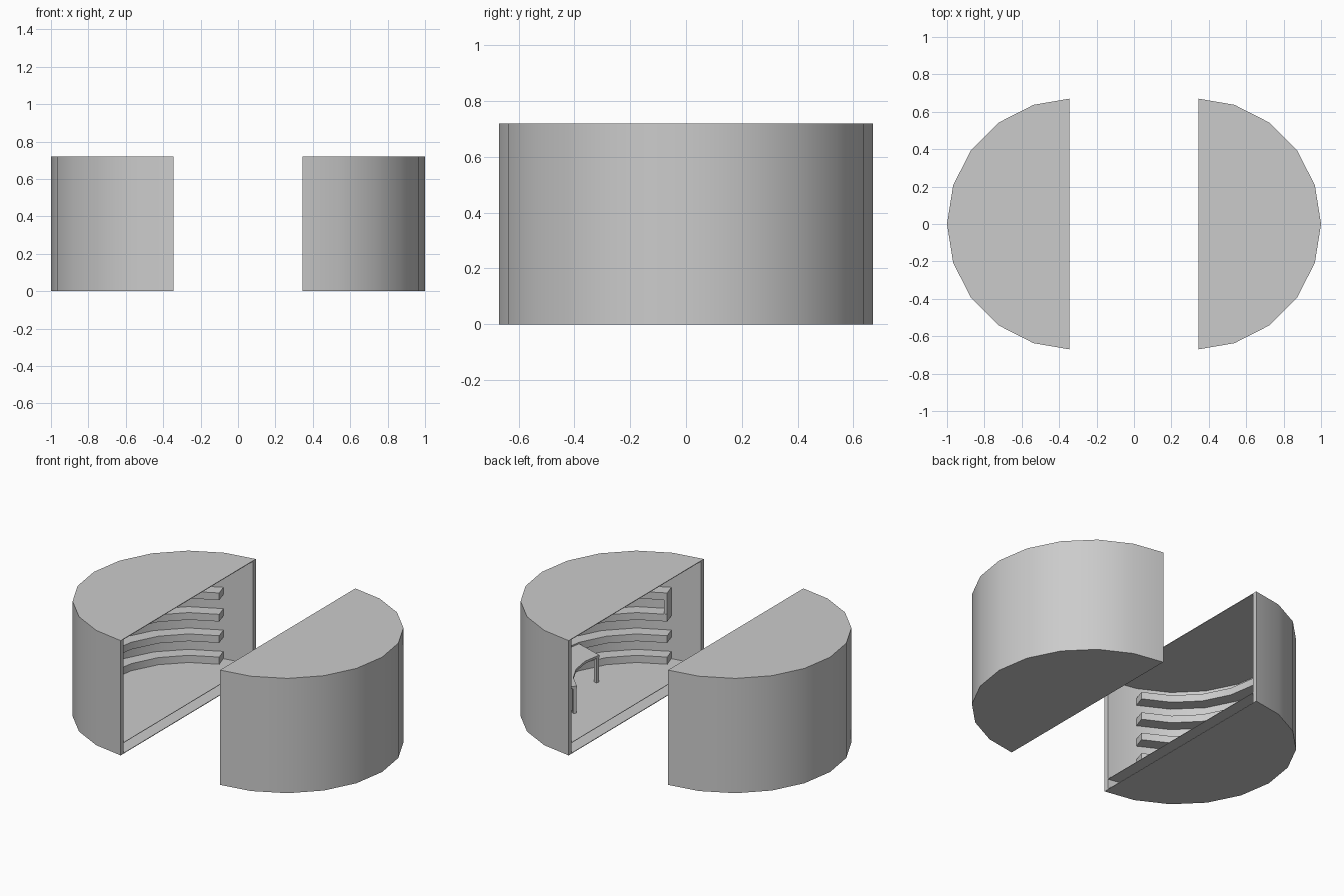
import bpy, bmesh
from math import sin, cos, radians

if "Cube" in bpy.data.objects:
    bpy.data.objects.remove(bpy.data.objects["Cube"])

CX, FLAT = 0.33, 0.345      # centre of each half drum, position of its open face
R, INNER, H = 0.67, 0.64, 0.72


def arc(r, a0, a1, side, step=18):
    """Points on a 20-sided arc, clipped at the open face."""
    n = max(1, round((a1 - a0) / step))
    pts = []
    for i in range(n + 1):
        a = radians(a0 + (a1 - a0) * i / n)
        pts.append((side * max(FLAT, CX + r * cos(a)), r * sin(a)))
    return pts


def extrude(name, outline, z0, z1):
    bm = bmesh.new()
    face = bm.faces.new([bm.verts.new((x, y, z0)) for x, y in outline])
    top = bmesh.ops.extrude_face_region(bm, geom=[face])["geom"]
    for v in top:
        if isinstance(v, bmesh.types.BMVert):
            v.co.z = z1
    bmesh.ops.recalc_face_normals(bm, faces=bm.faces[:])
    mesh = bpy.data.meshes.new(name)
    bm.to_mesh(mesh)
    bm.free()
    ob = bpy.data.objects.new(name, mesh)
    bpy.context.collection.objects.link(ob)
    return ob


def ring(name, r0, r1, a0, a1, z0, z1, side):
    outline = arc(r1, a0, a1, side) + arc(r0, a0, a1, side)[::-1]
    return extrude(name, outline, z0, z1)


for side, label in ((-1, "left"), (1, "right")):
    # Outer shell: curved wall with thin base and roof plates
    ring(label + "_wall", INNER, R, -90, 90, 0.0, H, side)
    extrude(label + "_base", arc(INNER, -90, 90, side), 0.0, 0.004)
    extrude(label + "_roof", arc(INNER, -90, 90, side), H - 0.004, H)
    # Raised floor with an open gap beneath it
    extrude(label + "_floor", arc(INNER, -90, 90, side), 0.067, 0.07)
    # Curved shelves round the back wall
    for i in range(5):
        z = 0.07 + i * 0.134
        ring(f"{label}_shelf_{i + 1}", 0.56, INNER, -72, 72, z, z + 0.045, side)

# Counter on posts and an upright divider, in the right half only
ring("counter", 0.37, 0.56, -18, 54, 0.225, 0.24, 1)
for name, a0 in (("counter_post_front", -18), ("counter_post_back", 51)):
    ring(name, 0.372, 0.392, a0, a0 + 3, 0.07, 0.225, 1)
ring("shelf_divider", 0.56, INNER, -72, -70, 0.383, 0.472, 1)

# Smooth curved sides, sharp corners
for ob in bpy.context.collection.objects:
    ob.select_set(True)
    bpy.context.view_layer.objects.active = ob
bpy.ops.object.shade_smooth_by_angle(angle=radians(30))
